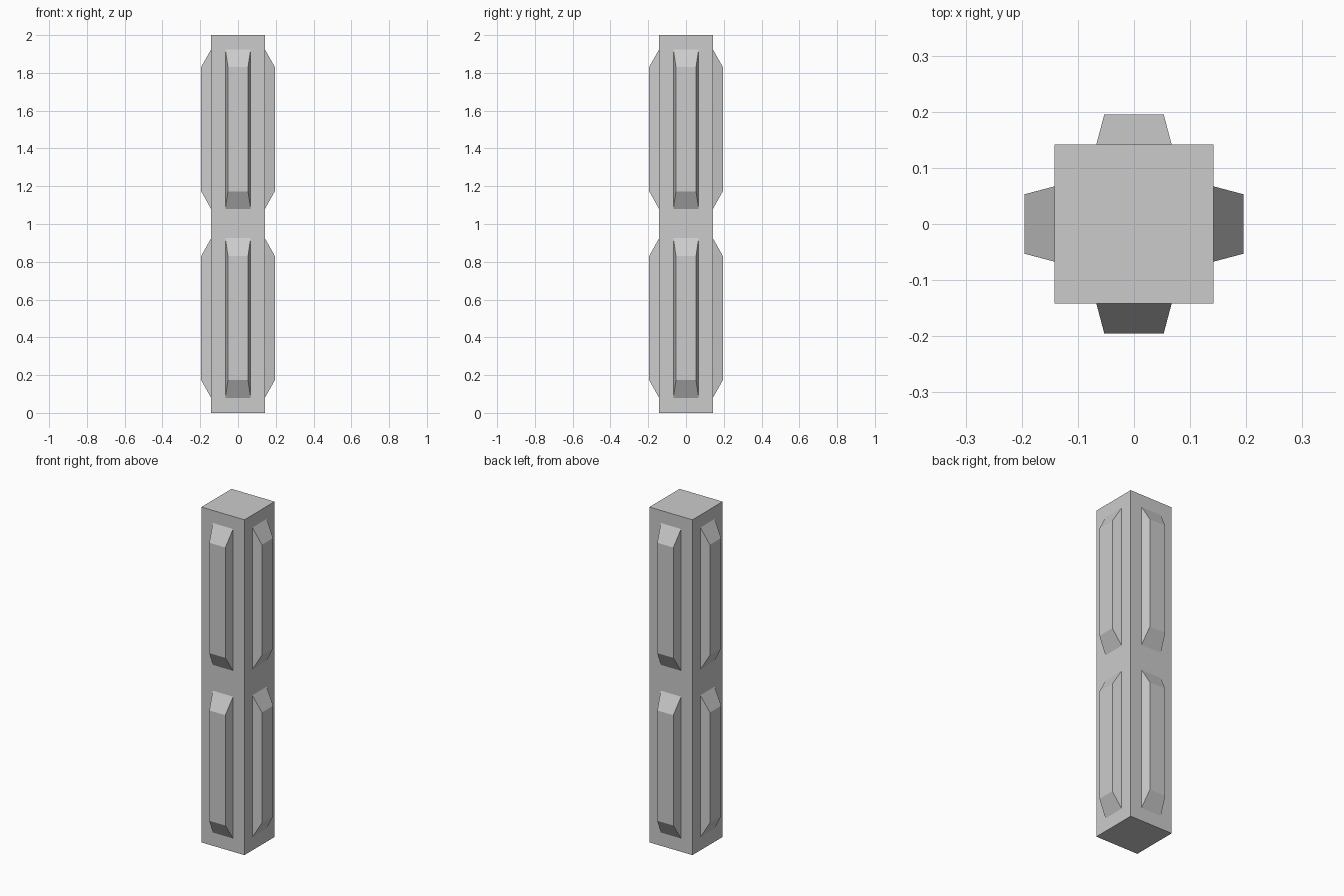
import bpy, bmesh
from math import pi
from mathutils import Matrix

if "Cube" in bpy.data.objects:
    bpy.data.objects.remove(bpy.data.objects["Cube"])

HALF = 0.142      # half width of the square post
OUT = 0.195       # reach of the raised panels


def make_object(name, bm):
    bmesh.ops.recalc_face_normals(bm, faces=bm.faces[:])
    mesh = bpy.data.meshes.new(name)
    bm.to_mesh(mesh)
    bm.free()
    obj = bpy.data.objects.new(name, mesh)
    bpy.context.collection.objects.link(obj)
    return obj


# Square post
bm = bmesh.new()
bmesh.ops.create_cube(bm, size=1, matrix=Matrix.Translation((0, 0, 1))
                      @ Matrix.Diagonal((2 * HALF, 2 * HALF, 2, 1)))
make_object("post", bm)


# Raised panel with sloped edges, built on the front and turned to its side
def raised_panel(name, z_mid, angle):
    bm = bmesh.new()
    rings = []
    for y, w, h in ((-HALF, 0.067, 0.423), (-OUT, 0.053, 0.329)):
        rings.append([bm.verts.new((sx * w, y, z_mid + sz * h))
                      for sx, sz in ((-1, -1), (1, -1), (1, 1), (-1, 1))])
    base, top = rings
    bm.faces.new(top)
    bm.faces.new(base[::-1])
    for i in range(4):
        j = (i + 1) % 4
        bm.faces.new((base[i], base[j], top[j], top[i]))
    bm.transform(Matrix.Rotation(angle, 4, 'Z'))
    make_object(name, bm)


# Two panels on each of the four sides
for level, z_mid in (("lower", 0.502), ("upper", 1.502)):
    for i, side in enumerate(("front", "right", "back", "left")):
        raised_panel(f"{level}_{side}_panel", z_mid, i * pi / 2)
